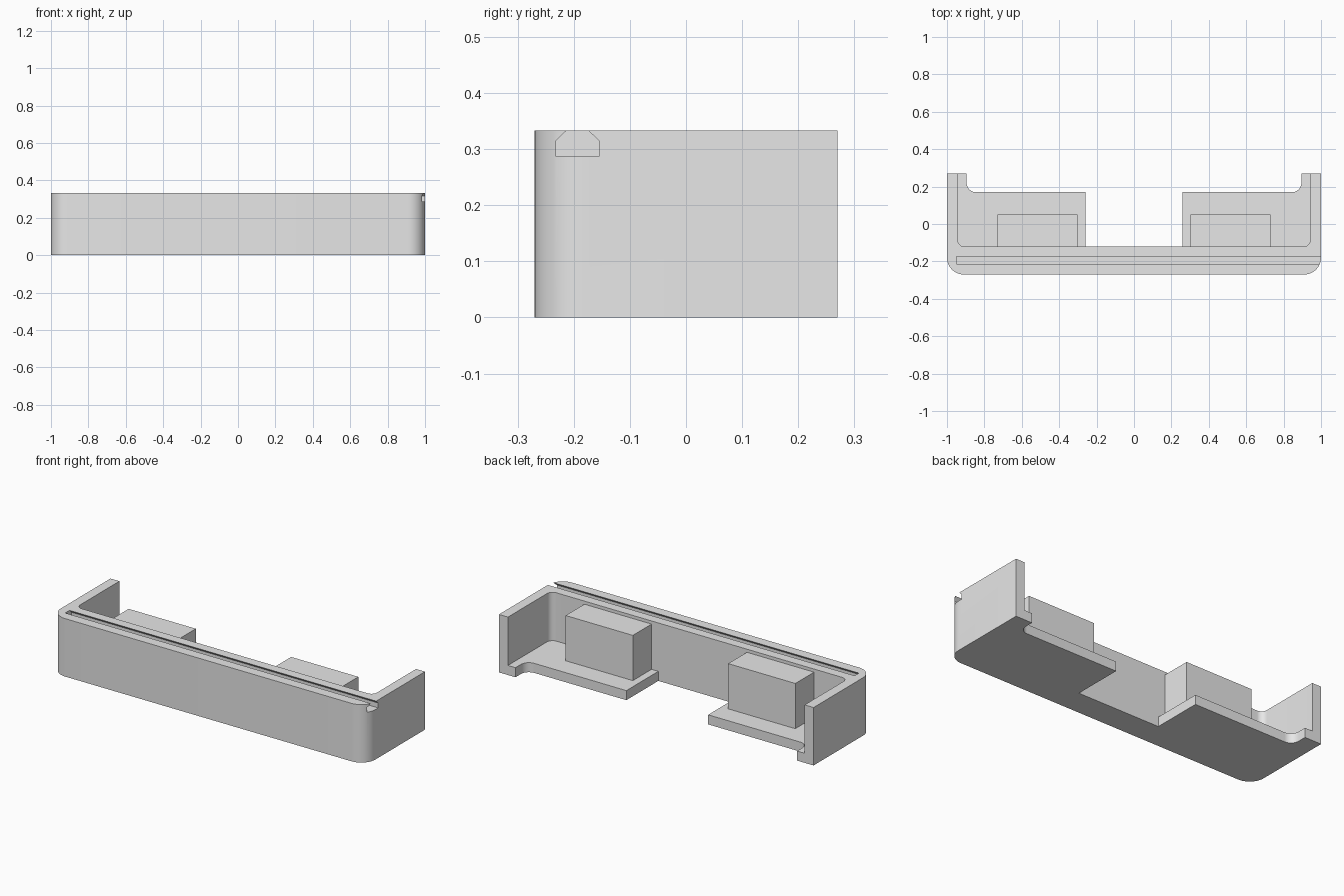
import bpy, bmesh, math
from mathutils import Vector

cube = bpy.data.objects.get("Cube")
if cube:
    bpy.data.objects.remove(cube, do_unlink=True)

HEIGHT, FLOOR, FRONT, BACK, INNER = 0.333, 0.055, -0.27, 0.27, -0.12

grey = bpy.data.materials.new("light grey")
grey.use_nodes = True
grey.diffuse_color = (0.8, 0.8, 0.8, 1)
grey.node_tree.nodes["Principled BSDF"].inputs["Base Color"].default_value = (0.8, 0.8, 0.8, 1)


def mirrored(half):
    """Complete an outline of (x, y, radius) corners across x = 0."""
    return half + [(-x, y, r) for x, y, r in reversed(half)]


def rounded(corners, steps=10):
    """Turn right-angled (x, y, radius) corners into points with fillets."""
    points = []
    for i, (x, y, r) in enumerate(corners):
        p = Vector((x, y))
        if r == 0:
            points.append(p)
            continue
        before = (Vector(corners[i - 1][:2]) - p).normalized()
        after = (Vector(corners[(i + 1) % len(corners)][:2]) - p).normalized()
        centre = p + r * (before + after)
        for k in range(steps + 1):
            t = math.pi / 2 * k / steps
            points.append(centre - r * (after * math.cos(t) + before * math.sin(t)))
    return points


def prism(name, points, low, high, along_x=False):
    """Extrude an outline along z, or a y-z profile along x."""
    bm = bmesh.new()
    place = (lambda a, b, h: (h, a, b)) if along_x else (lambda a, b, h: (a, b, h))
    rings = [[bm.verts.new(place(a, b, h)) for a, b in points] for h in (low, high)]
    bm.faces.new(rings[0])
    bm.faces.new(rings[1])
    n = len(points)
    for i in range(n):
        j = (i + 1) % n
        bm.faces.new((rings[0][i], rings[0][j], rings[1][j], rings[1][i]))
    bmesh.ops.recalc_face_normals(bm, faces=bm.faces)
    mesh = bpy.data.meshes.new(name)
    bm.to_mesh(mesh)
    bm.free()
    mesh.materials.append(grey)
    obj = bpy.data.objects.new(name, mesh)
    bpy.context.collection.objects.link(obj)
    return obj


def activate(obj):
    bpy.ops.object.select_all(action='DESELECT')
    obj.select_set(True)
    bpy.context.view_layer.objects.active = obj


def combine(target, tool, operation):
    activate(target)
    mod = target.modifiers.new(operation, 'BOOLEAN')
    mod.operation, mod.solver, mod.object = operation, 'EXACT', tool
    bpy.ops.object.modifier_apply(modifier=mod.name)
    bpy.data.objects.remove(tool, do_unlink=True)


# Tray: full footprint with the central opening and rear corner fillets
footprint = mirrored([(0.26, INNER, 0), (0.26, 0.17, 0), (0.895, 0.17, 0.05),
                      (0.895, BACK, 0), (1, BACK, 0), (1, FRONT, 0.09)])
tray = prism("tray", rounded(footprint), 0, HEIGHT)

# Hollow above the floor, open at the back
hollow = mirrored([(0.943, 0.4, 0), (0.943, INNER, 0.035)])
combine(tray, prism("hollow_cutter", rounded(hollow), FLOOR, 0.5), 'DIFFERENCE')

# Undercut slot along the front wall, open at the left end
slot = [(-0.232, 0.287), (-0.155, 0.287), (-0.155, 0.315), (-0.174, HEIGHT),
        (-0.174, 0.4), (-0.213, 0.4), (-0.213, HEIGHT), (-0.232, 0.315)]
combine(tray, prism("slot_cutter", slot, -0.95, 1.1, along_x=True), 'DIFFERENCE')

# Two blocks standing on the floor against the front wall
for side, name in ((1, "left_block"), (-1, "right_block")):
    corners = [(side * x, y) for x, y in
               ((0.303, INNER), (0.73, INNER), (0.73, 0.05), (0.303, 0.05))]
    combine(tray, prism(name, corners, FLOOR, 0.315), 'UNION')

activate(tray)
bpy.ops.object.shade_smooth_by_angle(angle=math.radians(30))
